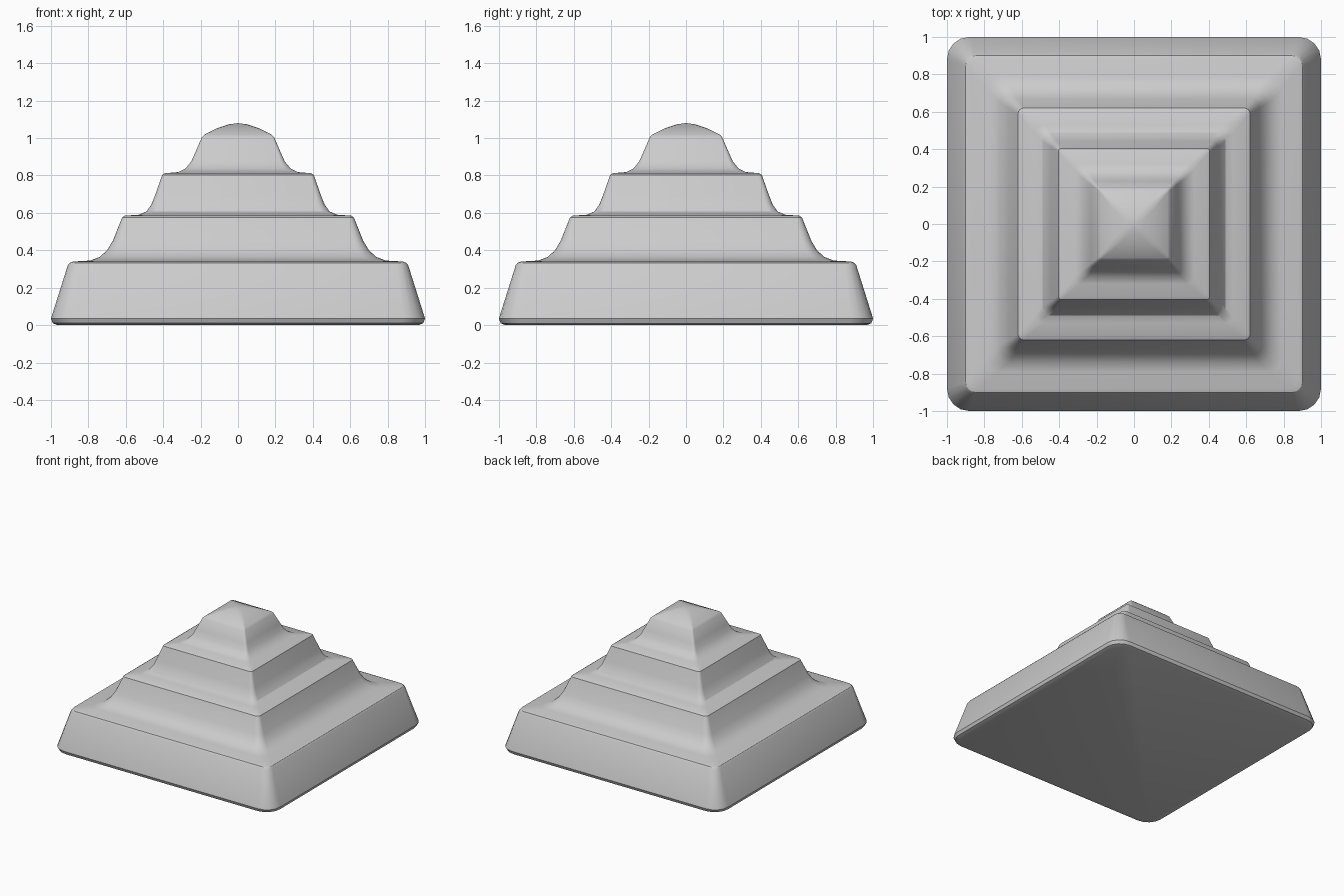
import bpy, bmesh, math

if "Cube" in bpy.data.objects:
    bpy.data.objects.remove(bpy.data.objects["Cube"])

CORNER_STEPS = 4

def ring_points(half, radius):
    """Rounded square outline, counter-clockwise."""
    pts = []
    c = half - radius
    for q, (sx, sy) in enumerate([(1, 1), (-1, 1), (-1, -1), (1, -1)]):
        for i in range(CORNER_STEPS + 1):
            a = math.pi / 2 * (q + i / CORNER_STEPS)
            pts.append((sx * c + radius * math.cos(a), sy * c + radius * math.sin(a)))
    return pts

# Side profile: half width, height, corner radius
profile = [
    # base tier
    (0.965, 0.0, 0.11), (0.99, 0.01, 0.12), (1.0, 0.035, 0.12),
    (0.91, 0.32, 0.06), (0.90, 0.333, 0.055), (0.88, 0.34, 0.05),
    # cove up to second tier
    (0.79, 0.345, 0.07), (0.74, 0.364, 0.07), (0.70, 0.40, 0.06),
    (0.67, 0.45, 0.05), (0.62, 0.575, 0.03), (0.605, 0.585, 0.03),
    # cove up to third tier
    (0.53, 0.59, 0.045), (0.49, 0.607, 0.045), (0.463, 0.645, 0.04),
    (0.445, 0.69, 0.03), (0.405, 0.803, 0.02), (0.39, 0.812, 0.02),
    # cove up to top block
    (0.32, 0.818, 0.03), (0.28, 0.838, 0.03), (0.25, 0.875, 0.025),
    (0.23, 0.92, 0.02), (0.193, 1.005, 0.012), (0.18, 1.018, 0.012),
    # low cap
    (0.11, 1.053, 0.03), (0.05, 1.073, 0.03),
]

bm = bmesh.new()
rings = [[bm.verts.new((x, y, z)) for x, y in ring_points(h, r)] for h, z, r in profile]
for low, high in zip(rings, rings[1:]):
    n = len(low)
    for i in range(n):
        j = (i + 1) % n
        bm.faces.new((low[i], low[j], high[j], high[i]))

# Flat underside and peak
bm.faces.new(list(reversed(rings[0])))
tip = bm.verts.new((0, 0, 1.08))
top = rings[-1]
for i in range(len(top)):
    bm.faces.new((top[i], top[(i + 1) % len(top)], tip))
bmesh.ops.recalc_face_normals(bm, faces=bm.faces)

mesh = bpy.data.meshes.new("stepped_pyramid")
bm.to_mesh(mesh)
bm.free()
pyramid = bpy.data.objects.new("stepped_pyramid", mesh)
bpy.context.collection.objects.link(pyramid)

# Soft slopes with crisp tier edges
bpy.context.view_layer.objects.active = pyramid
pyramid.select_set(True)
bpy.ops.object.shade_smooth_by_angle(angle=math.radians(30))
